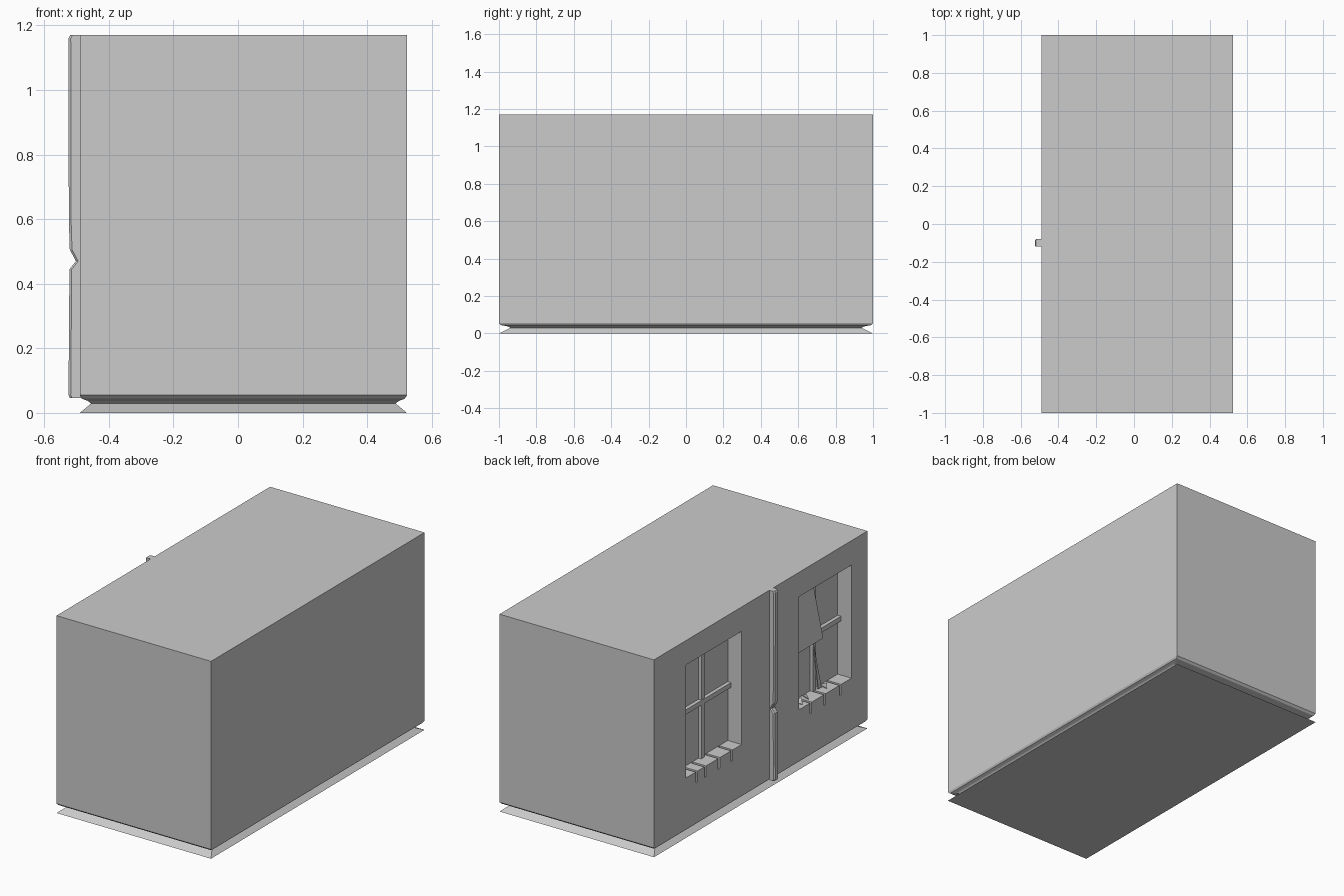
import bpy, bmesh
from mathutils import Vector

if "Cube" in bpy.data.objects:
    bpy.data.objects.remove(bpy.data.objects["Cube"])

WALL = -0.49            # window wall plane
PANE = -0.40            # recessed glazing plane
Z0, Z1, ZM = 0.355, 1.025, 0.69


def finish(bm, name):
    bmesh.ops.recalc_face_normals(bm, faces=bm.faces)
    me = bpy.data.meshes.new(name)
    bm.to_mesh(me)
    bm.free()
    ob = bpy.data.objects.new(name, me)
    bpy.context.collection.objects.link(ob)
    return ob


def loft(name, rings):
    """Closed solid through a stack of equal-sized point rings."""
    bm = bmesh.new()
    vr = [[bm.verts.new(p) for p in r] for r in rings]
    n = len(vr[0])
    for a, b in zip(vr, vr[1:]):
        for i in range(n):
            j = (i + 1) % n
            bm.faces.new((a[i], a[j], b[j], b[i]))
    bm.faces.new(vr[0][::-1])
    bm.faces.new(vr[-1])
    return finish(bm, name)


def rect(x0, x1, y0, y1, z):
    return [(x0, y0, z), (x1, y0, z), (x1, y1, z), (x0, y1, z)]


def box(name, x0, x1, y0, y1, z0, z1):
    return loft(name, [rect(x0, x1, y0, y1, z0), rect(x0, x1, y0, y1, z1)])


def cut(ob, x0, x1, y0, y1, z0, z1):
    c = box("cutter", x0, x1, y0, y1, z0, z1)
    m = ob.modifiers.new("cut", 'BOOLEAN')
    m.operation, m.solver, m.object = 'DIFFERENCE', 'EXACT', c
    bpy.context.view_layer.objects.active = ob
    bpy.ops.object.modifier_apply(modifier=m.name)
    bpy.data.objects.remove(c)


def shard(name, pts, thick=0.004):
    bm = bmesh.new()
    f = bm.faces.new([bm.verts.new(p) for p in pts])
    f.normal_update()
    off = f.normal * thick
    ext = bmesh.ops.extrude_face_region(bm, geom=[f])
    bmesh.ops.translate(bm, vec=off, verts=[v for v in ext["geom"]
                                           if isinstance(v, bmesh.types.BMVert)])
    return finish(bm, name)


# wall block with pinched groove above the foot: (z, x inset, y inset)
profile = [(0, 0, 0), (0.029, 0.035, 0.06), (0.037, 0.025, 0.05),
           (0.044, 0.006, 0.012), (0.055, 0, 0), (1.17, 0, 0)]
wall = loft("wall_block", [rect(WALL + a, 0.523 - a, -1 + b, 1 - b, z)
                           for z, a, b in profile])

# window recesses and the joints in their brick sills
windows = [("window_a", 0.18, 0.70, (0.60, 0.52, 0.39, 0.27)),
           ("window_b", -0.85, -0.36, (-0.47, -0.60, -0.745))]
for name, y0, y1, joints in windows:
    cut(wall, WALL - 0.1, PANE, y0, y1, Z0, Z1)
    for y in joints:
        cut(wall, WALL - 0.1, PANE - 0.002, y - 0.008, y + 0.008, 0.29, Z0 + 0.02)
    # cross bars
    ym = (y0 + y1) / 2
    box(name + "_upright", PANE - 0.018, PANE + 0.01, ym - 0.014, ym + 0.014,
        Z0 - 0.002, Z1 + 0.002)
    box(name + "_crossbar", PANE - 0.022, PANE + 0.01, y0 - 0.002, y1 + 0.002,
        ZM - 0.014, ZM + 0.014)

# upper casement of the second window, swung outward from its top edge
shard("open_casement", [(-0.415, -0.36, 1.02), (-0.415, -0.59, 1.02),
                        (-0.48, -0.60, 0.685), (-0.48, -0.36, 0.685)], 0.006)

# broken glass slivers leaning and lying on the sills
shard("leaning_sliver", [(-0.425, -0.585, 0.66), (-0.43, -0.655, 0.36),
                         (-0.43, -0.625, 0.36)])
shard("sill_sliver_a", [(-0.47, -0.42, 0.357), (-0.43, -0.47, 0.37), (-0.42, -0.41, 0.357)])
shard("sill_sliver_b", [(-0.46, -0.49, 0.357), (-0.42, -0.53, 0.357), (-0.42, -0.48, 0.375)])
shard("sill_sliver_c", [(-0.46, -0.66, 0.357), (-0.42, -0.72, 0.357), (-0.42, -0.65, 0.37)])

# drainpipe with a dent: (z, x of outer face)
steps = [(0.046, -0.521), (0.056, -0.525), (0.445, -0.522), (0.470, -0.502),
         (0.482, -0.508), (0.505, -0.521), (0.60, -0.524), (1.16, -0.525), (1.17, -0.520)]
rings = []
for z, x in steps:
    w, c = 0.02, 0.007
    rings.append([(WALL + 0.01, -0.1 - w, z), (WALL + 0.01, -0.1 + w, z),
                  (x + c, -0.1 + w, z), (x, -0.1 + w - c, z),
                  (x, -0.1 - w + c, z), (x + c, -0.1 - w, z)])
loft("drainpipe", rings)
